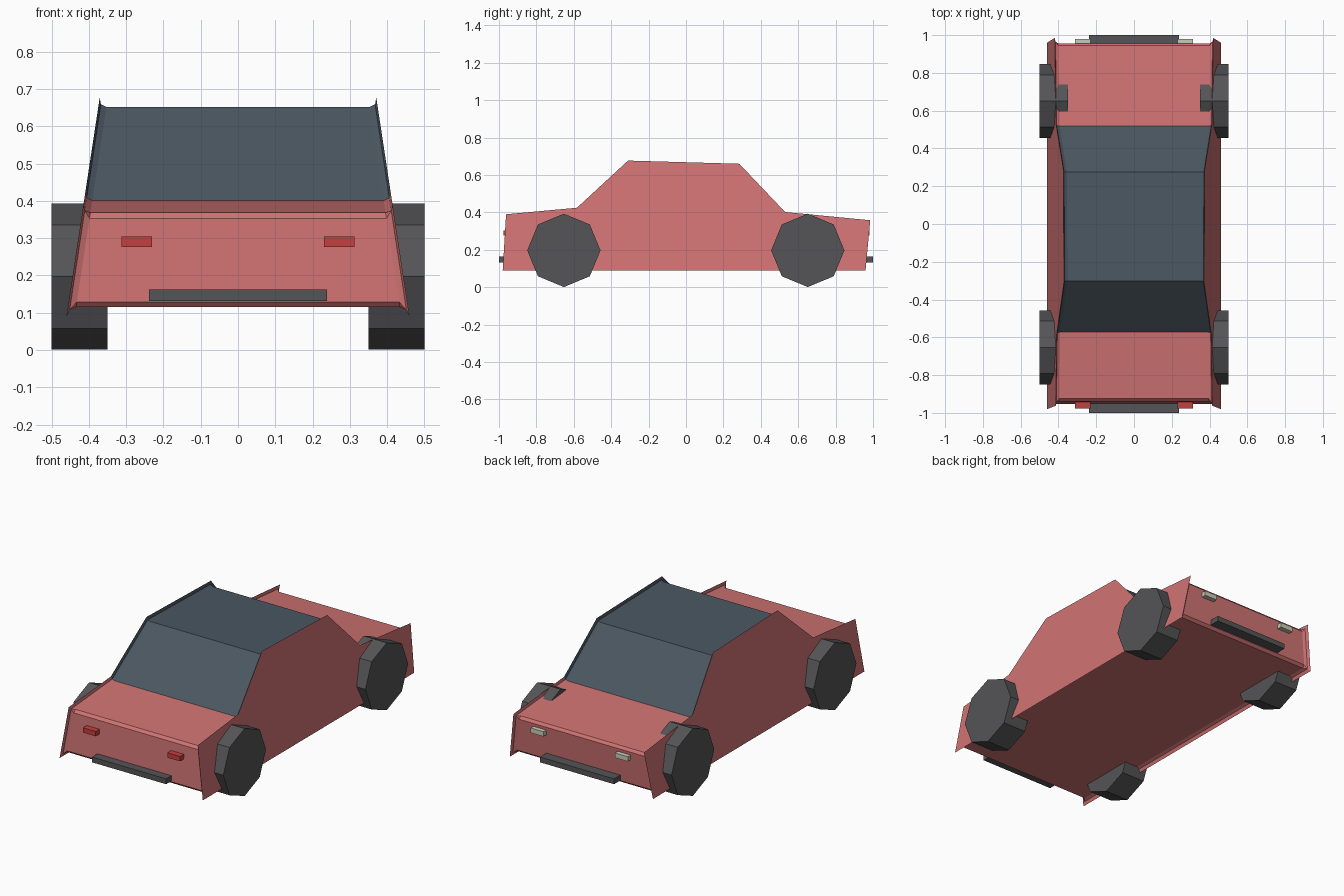
import bpy, bmesh, math
from mathutils import Vector, Matrix

if "Cube" in bpy.data.objects:
    bpy.data.objects.remove(bpy.data.objects["Cube"])


def material(name, rgb):
    m = bpy.data.materials.new(name)
    m.diffuse_color = (*rgb, 1)
    m.use_nodes = True
    m.node_tree.nodes["Principled BSDF"].inputs["Base Color"].default_value = m.diffuse_color
    return m


RED = material("red paint", (0.63, 0.17, 0.17))
GLASS = material("dark glass", (0.07, 0.095, 0.12))
DARK = material("dark rubber", (0.09, 0.09, 0.095))
LAMP = material("pale lamp", (0.6, 0.6, 0.48))
TAIL = material("red lamp", (0.55, 0.05, 0.05))


def finish(bm, name, *mats):
    bmesh.ops.recalc_face_normals(bm, faces=bm.faces)
    me = bpy.data.meshes.new(name)
    bm.to_mesh(me)
    bm.free()
    for m in mats:
        me.materials.append(m)
    ob = bpy.data.objects.new(name, me)
    bpy.context.collection.objects.link(ob)
    return ob


def box(name, x, y, z, mat):
    bm = bmesh.new()
    bmesh.ops.create_cube(bm, size=1)
    for v in bm.verts:
        v.co = [(a + b) / 2 + c * (b - a) for (a, b), c in zip((x, y, z), v.co)]
    return finish(bm, name, mat)


def inset(pts, d):
    # mitred inward offset of a clockwise outline
    out = []
    for i, p in enumerate(pts):
        e1 = (p - pts[i - 1]).normalized()
        e2 = (pts[(i + 1) % len(pts)] - p).normalized()
        n1, n2 = Vector((e1.y, -e1.x)), Vector((e2.y, -e2.x))
        out.append(p + (n1 + n2) * d / (1 + n1.dot(n2)))
    return out


# Body: side outline with raised rims, lofted across the width
outline = [Vector(p) for p in [(-0.98, 0.09), (-0.962, 0.39), (-0.583, 0.425), (-0.31, 0.677),
                               (0.285, 0.66), (0.53, 0.402), (0.985, 0.358), (0.96, 0.09)]]
rings = [(0, 0), (0.018, 0.006), (0.025, 0.022)]          # (inset, step inward)
bm = bmesh.new()
loops = []
for side, order in ((-1, rings), (1, rings[::-1])):
    for d, step in order:
        loops.append([bm.verts.new((side * (0.46 - 0.152 * (p.y - 0.09) - step), p.x, p.y))
                      for p in inset(outline, d)])
n = len(outline)
for a, b in zip(loops, loops[1:]):
    for i in range(n):
        j = (i + 1) % n
        f = bm.faces.new((a[i], a[j], b[j], b[i]))
        f.material_index = 1 if i in (2, 3, 4) else 0     # windscreens and roof
bm.faces.new(loops[0])
bm.faces.new(loops[-1])
corners = [bm.edges.get((loops[2][i], loops[3][i])) for i in (0, 1, 6, 7)]
bmesh.ops.bevel(bm, geom=corners, offset=0.014, segments=1, affect='EDGES')
finish(bm, "car_body", RED, GLASS)

# Wheels: eight-sided drums
for side, sx in (("left", -1), ("right", 1)):
    for end, y in (("front", -0.653), ("rear", 0.651)):
        bm = bmesh.new()
        bmesh.ops.create_cone(bm, cap_ends=True, segments=8, radius1=0.196, radius2=0.196, depth=0.15,
                              matrix=Matrix.Translation((sx * 0.425, y, 0.197)) @ Matrix.Rotation(math.pi / 2, 4, 'Y'))
        finish(bm, f"{end}_{side}_wheel", DARK)

# Bumpers and lamps at both ends
for end, sy, lamp_y, mat in (("front", -1, 0.977, TAIL), ("rear", 1, 0.98, LAMP)):
    box(f"{end}_bumper", (-0.238, 0.238), sorted((sy * 0.93, sy)), (0.132, 0.163), DARK)
    for side, sx in (("left", -1), ("right", 1)):
        box(f"{end}_{side}_lamp", sorted((sx * 0.23, sx * 0.312)), sorted((sy * 0.93, sy * lamp_y)),
            (0.276, 0.304), mat)
